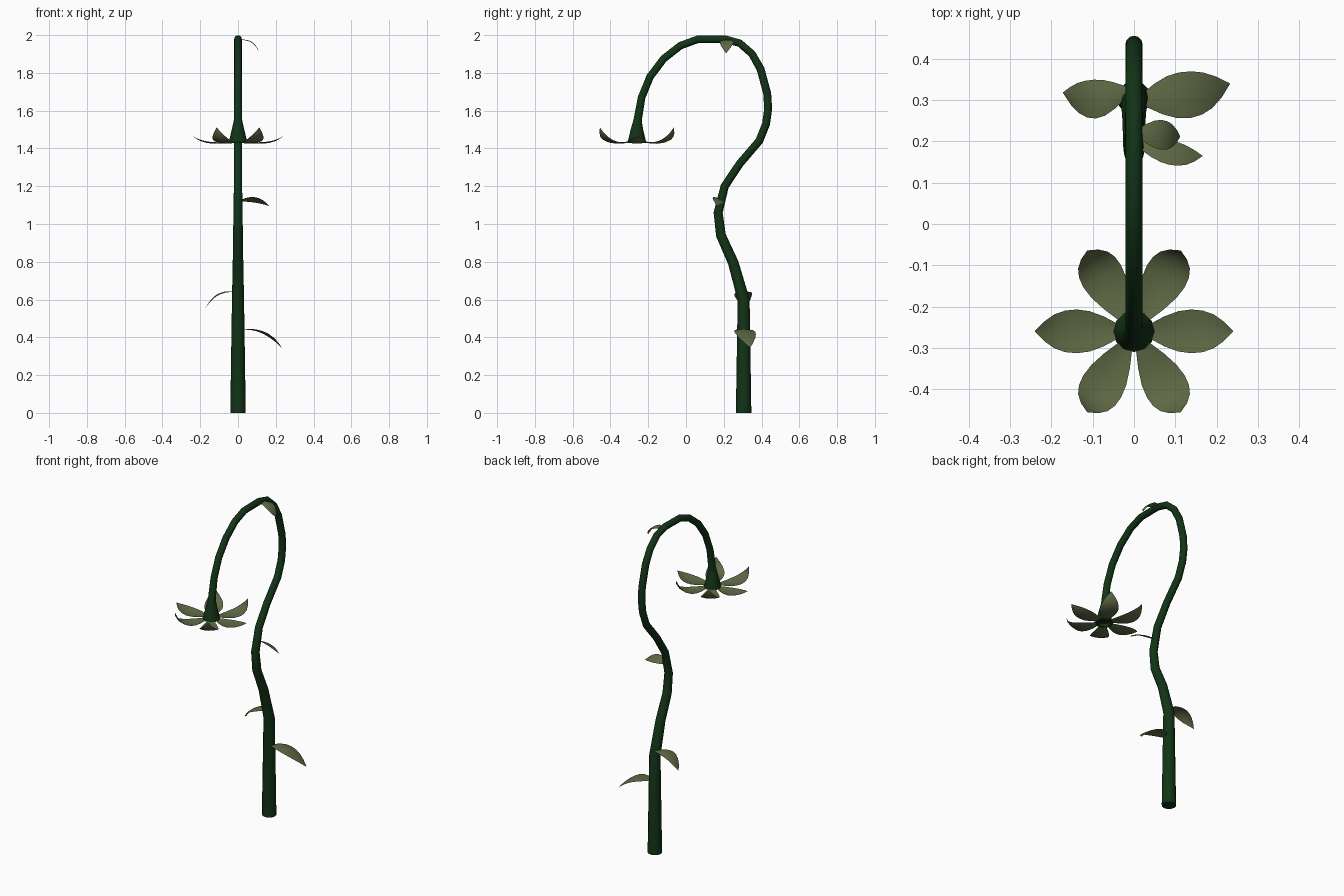
import bpy, bmesh, math
from mathutils import Vector, Matrix

if "Cube" in bpy.data.objects:
    bpy.data.objects.remove(bpy.data.objects["Cube"])


def material(name, rgb):
    m = bpy.data.materials.new(name)
    m.diffuse_color = (*rgb, 1)
    m.use_nodes = True
    m.node_tree.nodes["Principled BSDF"].inputs["Base Color"].default_value = m.diffuse_color
    return m


STEM = material("dark_green", (0.006, 0.034, 0.008))
LEAF = material("olive_green", (0.11, 0.14, 0.058))


def finish(bm, name, mat):
    bmesh.ops.recalc_face_normals(bm, faces=bm.faces)
    me = bpy.data.meshes.new(name)
    bm.to_mesh(me)
    bm.free()
    me.materials.append(mat)
    ob = bpy.data.objects.new(name, me)
    bpy.context.collection.objects.link(ob)
    bpy.ops.object.select_all(action='DESELECT')
    ob.select_set(True)
    bpy.context.view_layer.objects.active = ob
    bpy.ops.object.shade_smooth_by_angle(angle=math.radians(40))
    return ob


# stem: 12-sided tube along a path of (y, z, radius), flaring into the flower cup
PATH = [(.305, 0, .041), (.305, .6, .032), (.25, .795, .028), (.185, .94, .026),
        (.17, 1.06, .024), (.205, 1.2, .022), (.285, 1.32, .021), (.388, 1.44, .021),
        (.424, 1.53, .021), (.435, 1.61, .021), (.43, 1.69, .021), (.395, 1.82, .021),
        (.35, 1.9, .02), (.285, 1.957, .02), (.205, 1.979, .02), (.06, 1.977, .02),
        (-.03, 1.944, .02), (-.118, 1.875, .02), (-.19, 1.78, .02), (-.235, 1.67, .02),
        (-.256, 1.55, .022), (-.26, 1.5, .033), (-.26, 1.43, .05),
        (-.26, 1.428, .036), (-.26, 1.445, .03)]
N = 12
X = Vector((1, 0, 0))
pts = [Vector((0, y, z)) for y, z, r in PATH]
bm = bmesh.new()
rings = []
for i, p in enumerate(pts):
    if i == 0:
        t = Vector((0, 0, 1))
    elif i > 20:
        t = Vector((0, 0, -1))
    else:
        t = ((pts[i + 1] - p).normalized() + (p - pts[i - 1]).normalized()).normalized()
    n = t.cross(X)
    r = PATH[i][2]
    rings.append([bm.verts.new(p + r * (math.cos(a) * X + math.sin(a) * n))
                  for a in (2 * math.pi * k / N for k in range(N))])
for a, b in zip(rings, rings[1:]):
    for k in range(N):
        bm.faces.new((a[k], a[(k + 1) % N], b[(k + 1) % N], b[k]))
bm.faces.new(rings[0])
bm.faces.new(rings[-1])
finish(bm, "stem", STEM)

# blade: thin leaf swept along a quadratic curve, slightly cupped
WIDTHS = [.3, .68, .92, 1, .95, .78, .46, .02]


def blade(name, base, ctrl, tip, half, side, cup, matrix=Matrix()):
    base, ctrl, tip, side = (Vector(v) for v in (base, ctrl, tip, side))
    side.normalize()
    bm = bmesh.new()
    rows = []
    for i, w in enumerate(WIDTHS):
        t = i / (len(WIDTHS) - 1)
        c = (1 - t) ** 2 * base + 2 * t * (1 - t) * ctrl + t * t * tip
        tan = ((1 - t) * (ctrl - base) + t * (tip - ctrl)).normalized()
        up = tan.cross(side)
        rows.append([bm.verts.new(matrix @ (c + side * half * w * s + up * cup * w * s * s))
                     for s in (-1, -.5, 0, .5, 1)])
    for a, b in zip(rows, rows[1:]):
        for k in range(4):
            bm.faces.new((a[k], a[k + 1], b[k + 1], b[k]))
    finish(bm, name, LEAF)


# six petals; the two side ones curl less
for k in range(6):
    m = Matrix.Translation((0, -.26, 0)) @ Matrix.Rotation(k * math.pi / 3, 4, 'Z')
    if k % 3 == 0:
        blade(f"petal_{k}", (.035, 0, 1.435), (.17, 0, 1.405), (.24, 0, 1.465),
              .053, (0, 1, 0), .008, m)
    else:
        blade(f"petal_{k}", (.035, 0, 1.435), (.21, 0, 1.395), (.226, 0, 1.51),
              .053, (0, 1, 0), .008, m)

# stem leaves
blade("leaf_lower_right", (.025, .30, .44), (.15, .31, .465), (.232, .34, .345),
      .057, (-.25, 1, 0), -.006)
blade("leaf_lower_left", (-.02, .32, .64), (-.12, .285, .66), (-.172, .318, .555),
      .047, (.05, -1, 0), -.006)
blade("leaf_middle", (.015, .19, 1.125), (.1, .17, 1.15), (.166, .165, 1.095),
      .034, (-.1, 1, -.45), -.004)
blade("leaf_top", (.01, .22, 1.975), (.09, .215, 1.985), (.112, .212, 1.905),
      .036, (0, 1, 0), -.004)
